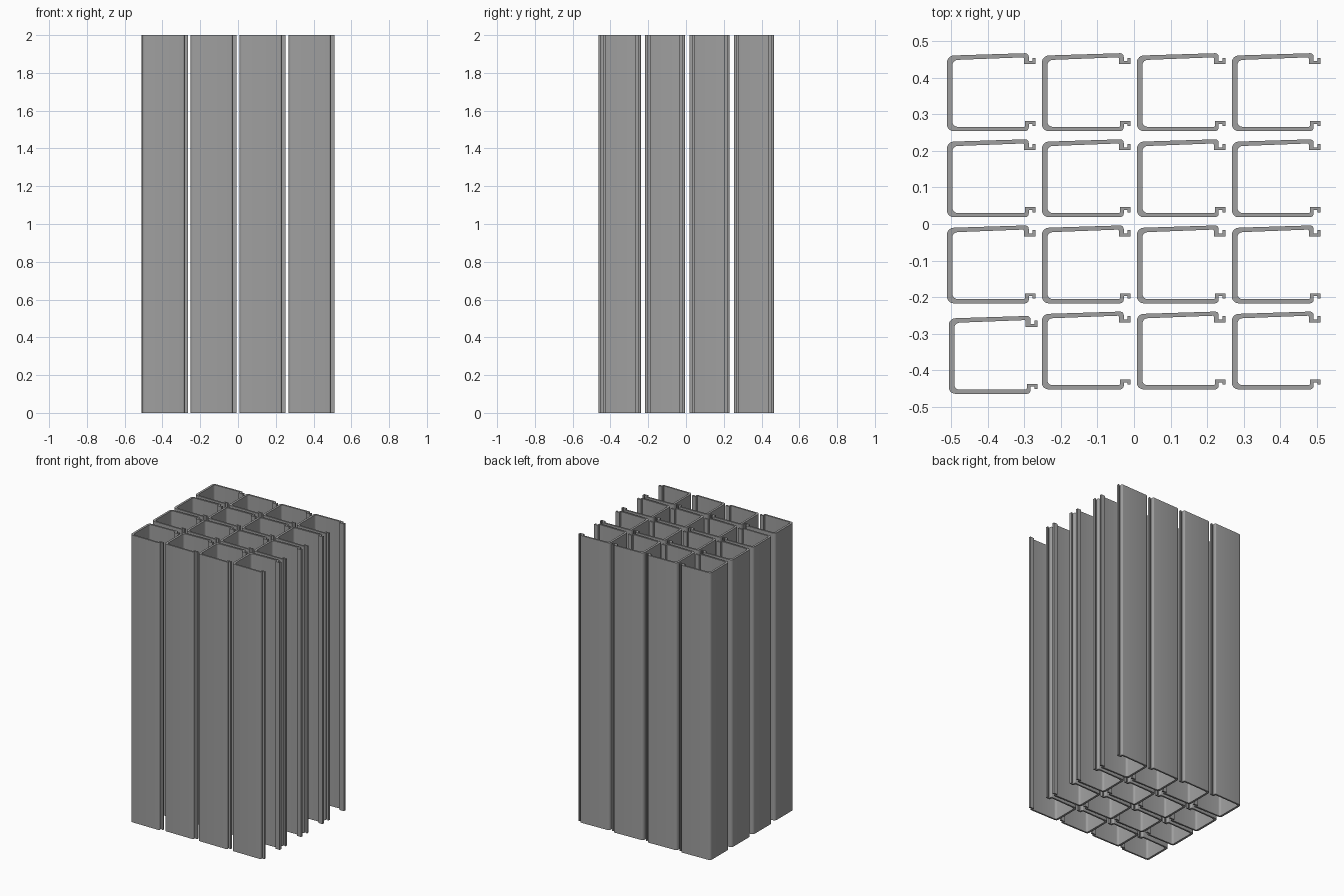
import bpy, bmesh, math
from mathutils import Vector

if "Cube" in bpy.data.objects:
    bpy.data.objects.remove(bpy.data.objects["Cube"])

metal = bpy.data.materials.new("grey metal")
metal.diffuse_color = (0.35, 0.35, 0.35, 1)
metal.use_nodes = True
metal.node_tree.nodes["Principled BSDF"].inputs["Base Color"].default_value = metal.diffuse_color

# Lipped channel section: (x, y, corner radius), counter-clockwise from bottom left
SECTION = [
    (0, 0, .018), (.2235, 0, .010), (.2235, .0195, 0), (.234, .0195, 0),
    (.234, .0135, 0), (.2425, .0135, 0), (.2425, .0275, 0), (.213, .0275, 0),
    (.213, .0115, .003), (.015, .0115, .014), (.015, .194, .014),
    (.210, .2015, .003), (.210, .183, 0), (.2425, .183, 0), (.2425, .2, 0),
    (.234, .2, 0), (.234, .191, 0), (.2235, .191, 0), (.2235, .213, .010),
    (0, .206, .018),
]


def rounded(points, steps=5):
    """Replace each corner that has a radius by a short arc."""
    out = []
    for i, (x, y, r) in enumerate(points):
        p = Vector((x, y))
        if r == 0:
            out.append(p)
            continue
        a = p + (Vector(points[i - 1][:2]) - p).normalized() * r
        b = p + (Vector(points[(i + 1) % len(points)][:2]) - p).normalized() * r
        c = a + b - p
        for k in range(steps + 1):
            t = k / steps * math.pi / 2
            out.append(c + (a - c) * math.cos(t) + (b - c) * math.sin(t))
    return out


# Extrude the section upwards to full length
bm = bmesh.new()
base = bm.faces.new([bm.verts.new((p.x, p.y, 0)) for p in rounded(SECTION)])
ext = bmesh.ops.extrude_face_region(bm, geom=[base], use_keep_orig=True)
top = [v for v in ext["geom"] if isinstance(v, bmesh.types.BMVert)]
bmesh.ops.translate(bm, verts=top, vec=(0, 0, 2))
bmesh.ops.recalc_face_normals(bm, faces=bm.faces)
mesh = bpy.data.meshes.new("channel")
bm.to_mesh(mesh)
bm.free()
mesh.materials.append(metal)

# Four by four bundle; the front left channel sits slightly out of line
for row in range(4):
    for col in range(4):
        ob = bpy.data.objects.new(f"channel_{row + 1}_{col + 1}", mesh)
        bpy.context.collection.objects.link(ob)
        ob.location = (-.511 + col * .2595, -.452 + row * .2353, 0)
        if row == 0 and col == 0:
            ob.location.x += .005
            ob.location.y -= .012
        ob.select_set(True)
        bpy.context.view_layer.objects.active = ob

# Smooth bends, sharp edges
bpy.ops.object.shade_smooth_by_angle(angle=math.radians(30))
